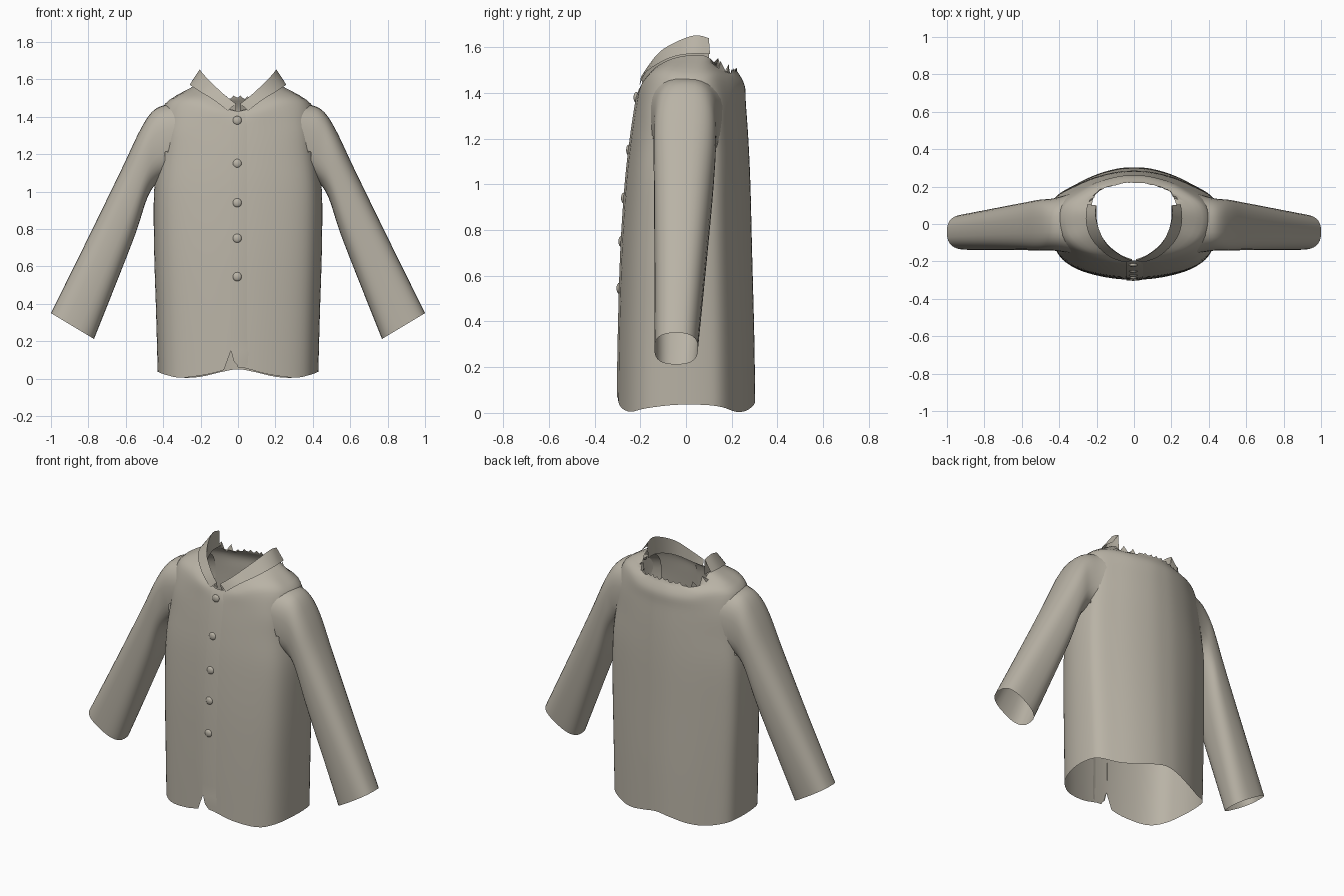
import bpy, bmesh, math, random
from mathutils import Vector

random.seed(4)
if "Cube" in bpy.data.objects:
    bpy.data.objects.remove(bpy.data.objects["Cube"])

cloth = bpy.data.materials.new("warm_grey_cloth")
cloth.use_nodes = True
COLOUR = (0.485, 0.45, 0.38, 1)
cloth.diffuse_color = COLOUR
cloth.node_tree.nodes["Principled BSDF"].inputs["Base Color"].default_value = COLOUR


def spline(pts, n, closed=False):
    """Smooth curve through control points, n steps per span."""
    pts = [Vector(p) for p in pts]
    k = len(pts)
    get = (lambda i: pts[i % k]) if closed else (lambda i: pts[max(0, min(k - 1, i))])
    out = []
    for i in range(k if closed else k - 1):
        a, b, c, d = (get(i + j) for j in (-1, 0, 1, 2))
        for s in range(n):
            t = s / n
            out.append(0.5 * (2 * b + (c - a) * t + (2 * a - 5 * b + 4 * c - d) * t ** 2
                              + (3 * b - a - 3 * c + d) * t ** 3))
    return out if closed else out + [pts[-1]]


def loft(name, rows, closed=True, skip=None, angle=50):
    """Skin a list of equal-length rows of points."""
    bm = bmesh.new()
    grid = [[bm.verts.new(p) for p in row] for row in rows]
    n = len(rows[0])
    for a, b in zip(grid, grid[1:]):
        for i in range(n if closed else n - 1):
            j = (i + 1) % n
            quad = (a[i], a[j], b[j], b[i])
            mid = sum((v.co for v in quad), Vector()) / 4
            if not (skip and skip(mid)):
                bm.faces.new(quad)
    bmesh.ops.delete(bm, geom=[v for v in bm.verts if not v.link_faces], context="VERTS")
    bmesh.ops.recalc_face_normals(bm, faces=bm.faces)
    return finish(name, bm, angle)


def finish(name, bm, angle=50):
    mesh = bpy.data.meshes.new(name)
    bm.to_mesh(mesh)
    bm.free()
    mesh.materials.append(cloth)
    obj = bpy.data.objects.new(name, mesh)
    bpy.context.collection.objects.link(obj)
    bpy.ops.object.select_all(action="DESELECT")
    obj.select_set(True)
    bpy.context.view_layer.objects.active = obj
    bpy.ops.object.shade_smooth_by_angle(angle=math.radians(angle))
    return obj


def both_sides(half):
    return half + [(-x, y, z) for x, y, z in half[-2:0:-1]]


# Torso cross-section from centre front round to centre back, z = hem lift
hem = [(0, -.298, .06), (.15, -.285, .025), (.3, -.243, .005), (.385, -.175, .02), (.425, -.05, .035),
       (.425, .08, .035), (.395, .158, .025), (.3, .218, .005), (.2, .265, .01), (.09, .296, .035),
       (0, .303, .05)]
levels = [(.35, 1.02, .985, .985), (.7, 1.045, .95, .955), (1.0, 1.045, .885, .93),
          (1.2, .99, .81, .9), (1.35, .95, .735, .865)]
shoulder = [(0, -.207, 1.40), (.13, -.197, 1.43), (.25, -.155, 1.475), (.34, -.095, 1.485),
            (.385, -.02, 1.47), (.385, .06, 1.47), (.345, .12, 1.475), (.26, .18, 1.46),
            (.18, .222, 1.44), (.08, .25, 1.435), (0, .256, 1.435)]
neck = [(0, -.195, 1.43), (.08, -.182, 1.455), (.15, -.135, 1.51), (.205, -.06, 1.55),
        (.228, .02, 1.565), (.228, .09, 1.56), (.205, .15, 1.51), (.15, .19, 1.49),
        (.1, .205, 1.5), (.05, .215, 1.5), (0, .218, 1.505)]
keys = [hem]
for z, w, f, b in levels:
    keys.append([(x * w, y * (f if y < 0 else b), z) for x, y, _ in hem])
keys += [shoulder, neck]
rings = [spline(both_sides(k), 4, True) for k in keys]
rings[0][-1].z = .15  # slit at the bottom of the front opening
columns = [spline(col, 5) for col in zip(*rings)]
rows = [list(r) for r in zip(*columns)]

# Frayed back neckline, with taller tatters at the corners
for i, p in enumerate(rows[-1]):
    if p.y > .12:
        tatter = .03 if abs(p.x) > .14 else .01
        p.z += tatter * (1 if i % 3 == 0 else random.uniform(-.8, .2))
        p.y += random.uniform(0, .5) * tatter


def armhole(p):
    return abs(p.x) > .36 and abs(p.y) < .11 and 1.09 < p.z < 1.43


loft("shirt_body", rows, skip=armhole)


def inside_body(p):
    return abs(p.x) < .385 and p.z < 1.2


# Sleeves: upper line, lower line, front and back depth of each ring
stations = [(.28, 1.49, .30, 1.11, -.165, .185), (.37, 1.468, .38, 1.08, -.15, .152),
            (.45, 1.435, .435, 1.045, -.141, .135), (.52, 1.335, .485, .965, -.142, .13),
            (.62, 1.125, .548, .775, -.14, .115), (.8, .755, .655, .5, -.138, .085),
            (1.0, .35, .77, .212, -.138, .052)]
for side, label in ((1, "left"), (-1, "right")):
    sleeve = []
    for xt, zt, xb, zb, front, back in stations:
        ring = []
        for i in range(32):
            a = math.tau * i / 32
            c, s = math.cos(a), math.sin(a)
            u = math.copysign(abs(c) ** .75, c)
            v = math.copysign(abs(s) ** .75, s)
            ring.append((side * ((xt + xb) / 2 + u * (xt - xb) / 2),
                         (front + back) / 2 + v * (back - front) / 2,
                         (zt + zb) / 2 + u * (zt - zb) / 2))
        sleeve.append(ring)
    cols = [spline(c, 5) for c in zip(*sleeve)]
    loft(label + "_sleeve", [list(r) for r in zip(*cols)], skip=inside_body)

# Folded collar: outer edge, fold line, inner stand
outer = [(.055, -.204, 1.432), (.13, -.175, 1.49), (.2, -.115, 1.532), (.242, -.05, 1.56),
         (.258, .03, 1.572), (.25, .105, 1.57)]
fold = [(.012, -.197, 1.47), (.07, -.168, 1.515), (.14, -.115, 1.58), (.183, -.04, 1.625),
        (.205, .04, 1.652), (.203, .1, 1.64)]
stand = [(.012, -.188, 1.43), (.07, -.165, 1.45), (.135, -.115, 1.49), (.18, -.05, 1.52),
         (.2, .03, 1.54), (.2, .1, 1.54)]
for side, label in ((1, "left"), (-1, "right")):
    edges = [spline([(side * x, y, z) for x, y, z in e], 4) for e in (outer, fold, stand)]
    loft(label + "_collar", edges, closed=False, angle=40)

# Button placket overlapping the front, with a rounded lower corner
hem_y = rows[0][0].y
course = [(.0, hem_y, .068), (-.022, hem_y, .09), (-.035, hem_y, .14)]
course += [(-.04, row[0].y, row[0].z) for row in rows[2:-2]]
placket = [[(edge, y + .003, z), (edge, y - .005, z), (.02, y - .005, z), (.07, y + .006, z)]
           for edge, y, z in course]
loft("button_placket", placket, closed=False, angle=30)

# Buttons
for i, z in enumerate((1.38, 1.15, .94, .75, .545)):
    y = min(rows, key=lambda r: abs(r[0].z - z))[0].y
    bm = bmesh.new()
    bmesh.ops.create_uvsphere(bm, u_segments=16, v_segments=10, radius=.024)
    bmesh.ops.scale(bm, vec=(1, .5, 1), verts=bm.verts)
    bmesh.ops.translate(bm, vec=(-.004, y - .004, z), verts=bm.verts)
    finish("button_%d" % (i + 1), bm)
